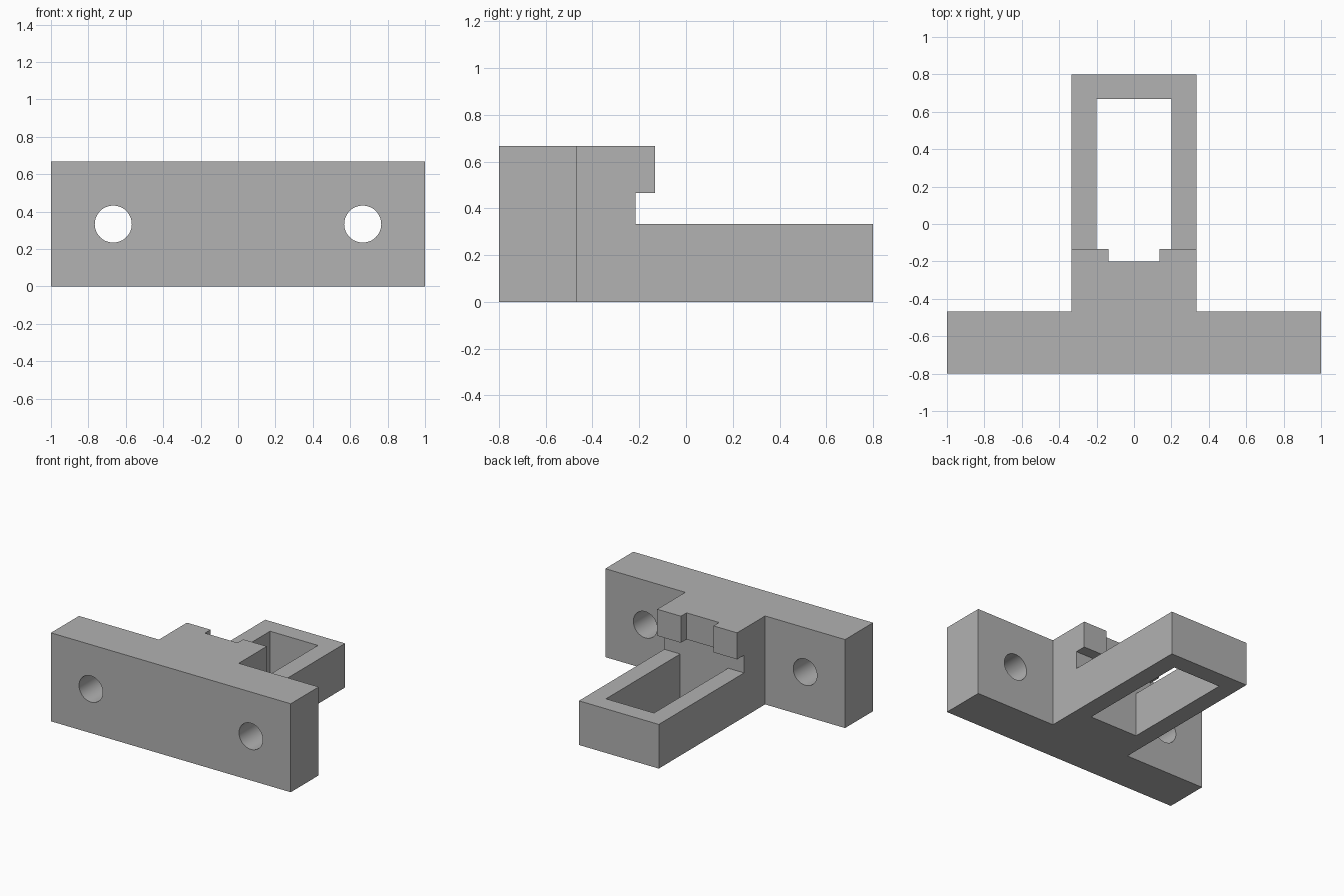
import bpy
import math
from mathutils import Matrix, Vector

if "Cube" in bpy.data.objects:
    bpy.data.objects.remove(bpy.data.objects["Cube"], do_unlink=True)

gray = bpy.data.materials.new("plain gray")
gray.use_nodes = True
gray.diffuse_color = (0.445, 0.445, 0.445, 1)
gray.node_tree.nodes["Principled BSDF"].inputs["Base Color"].default_value = gray.diffuse_color


def prism(name, points, axis, start, end):
    """Extrude a closed outline along one axis (x outlines are y,z; y are z,x; z are x,y)."""
    n = len(points)

    def place(p, depth):
        co = [0, 0, 0]
        co[axis], co[(axis + 1) % 3], co[(axis + 2) % 3] = depth, p[0], p[1]
        return co

    verts = [place(p, d) for d in (start, end) for p in points]
    faces = [list(range(n))[::-1], list(range(n, 2 * n))]
    faces += [[i, (i + 1) % n, n + (i + 1) % n, n + i] for i in range(n)]
    mesh = bpy.data.meshes.new(name)
    mesh.from_pydata(verts, [], faces)
    mesh.materials.append(gray)
    obj = bpy.data.objects.new(name, mesh)
    bpy.context.scene.collection.objects.link(obj)
    return obj


def rect(a0, a1, b0, b1):
    return [(a0, b0), (a1, b0), (a1, b1), (a0, b1)]


def circle(a, b, radius, sides=48):
    turns = [2 * math.pi * i / sides for i in range(sides)]
    return [(a + radius * math.cos(t), b + radius * math.sin(t)) for t in turns]


def carve(target, cutter):
    bpy.context.view_layer.objects.active = target
    mod = target.modifiers.new("carve", 'BOOLEAN')
    mod.operation = 'DIFFERENCE'
    mod.solver = 'EXACT'
    mod.object = cutter
    bpy.ops.object.modifier_apply(modifier=mod.name)
    bpy.data.objects.remove(cutter, do_unlink=True)


# Main dimensions
height, stem = 0.667, 0.333
front, plate_back, wall, lip, back = -0.8, -0.467, -0.217, -0.133, 0.8

# T-shaped body: mounting plate plus stem
bracket = prism("mounting_bracket", [
    (-1, front), (1, front), (1, plate_back), (stem, plate_back),
    (stem, back), (-stem, back), (-stem, plate_back), (-1, plate_back)], 2, 0, height)

# Step down to the arm, with a groove under the overhanging lip
carve(bracket, prism("step_cutter", [
    (wall, 0.333), (1, 0.333), (1, 1), (lip, 1), (lip, 0.467), (wall, 0.467)], 0, -0.5, 0.5))

# Rectangular window through the arm
carve(bracket, prism("window_cutter", rect(-0.2, 0.2, wall, 0.667), 2, -0.1, 0.4))

# Notch in the middle of the lip
carve(bracket, prism("notch_cutter", rect(-0.136, 0.136, -0.2, 0), 2, 0.4, 1))

# Screw holes through the plate
for side in (-1, 1):
    carve(bracket, prism("hole_cutter", circle(0.333, side * 0.667, 0.099), 1, -1, -0.4))

bpy.ops.object.select_all(action='DESELECT')
bracket.select_set(True)
bpy.context.view_layer.objects.active = bracket
bpy.ops.object.shade_smooth_by_angle(angle=math.radians(30))
